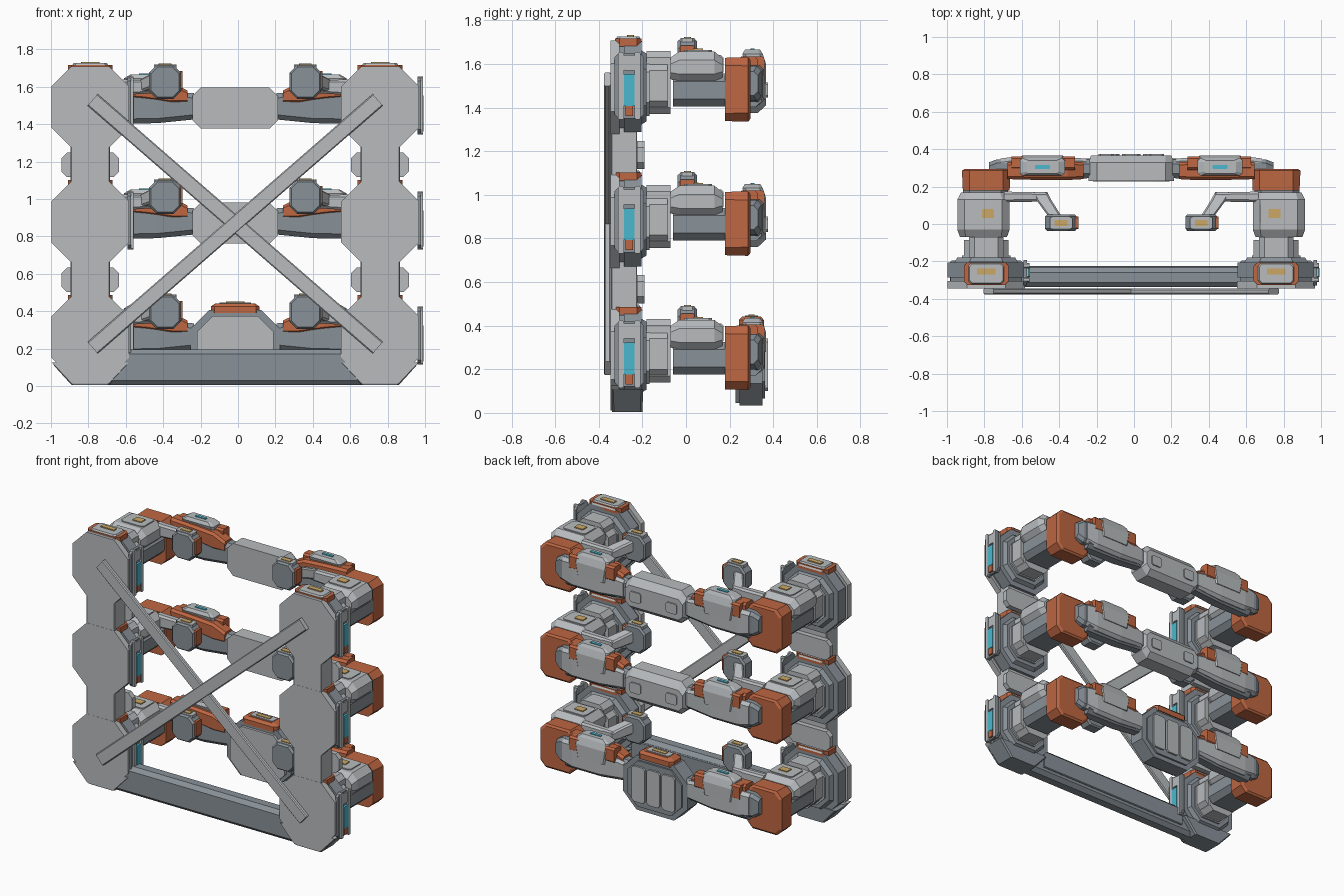
import bpy, bmesh, math
from mathutils import Matrix, Vector

CX = -0.015            # symmetry plane
TIERS = [0.25, 0.865, 1.48]


def material(name, rgb):
    m = bpy.data.materials.new(name)
    m.diffuse_color = (*rgb, 1)
    return m


LIGHT = material("light grey", (0.48, 0.50, 0.515))
STEEL = material("steel grey", (0.25, 0.285, 0.315))
ORANGE = material("orange", (0.52, 0.135, 0.055))
CYAN = material("cyan", (0.07, 0.48, 0.62))
GOLD = material("gold", (0.60, 0.39, 0.13))


def loft(name, axis, rings, mat, side=1, turn=0.0, pivot=(0, 0, 0)):
    """Skin chamfered rectangles: (position, u centre, v centre, half u, half v, chamfer)."""
    bm = bmesh.new()
    loops = []
    for p, cu, cv, hu, hv, c in rings:
        c = max(0.0005, min(c, hu * 0.95, hv * 0.95))
        outline = [(hu - c, hv), (-hu + c, hv), (-hu, hv - c), (-hu, -hv + c),
                   (-hu + c, -hv), (hu - c, -hv), (hu, -hv + c), (hu, hv - c)]
        loop = []
        for u, v in outline:
            u, v = u + cu, v + cv
            x, y, z = {"x": (p, u, v), "y": (u, p, v), "z": (u, v, p)}[axis]
            loop.append(bm.verts.new((x * side, y, z)))
        loops.append(loop)
    for a, b in zip(loops, loops[1:]):
        for i in range(8):
            j = (i + 1) % 8
            bm.faces.new((a[i], a[j], b[j], b[i]))
    bm.faces.new(loops[0])
    bm.faces.new(loops[-1])
    bm.transform(Matrix.Translation(Vector(pivot) + Vector((CX, 0, 0)))
                 @ Matrix.Rotation(turn, 4, "Y"))
    bmesh.ops.recalc_face_normals(bm, faces=bm.faces)
    me = bpy.data.meshes.new(name)
    bm.to_mesh(me)
    bm.free()
    me.materials.append(mat)
    ob = bpy.data.objects.new(name, me)
    bpy.context.collection.objects.link(ob)
    return ob


def block(name, axis, a, b, section, mat, side=1):
    return loft(name, axis, [(a, *section), (b, *section)], mat, side)


def post_node(t, s):
    # stacked octagonal hub on the post
    z = t + 0.012
    block("node_front_plate", "y", -0.345, -0.305, (0.775, z, 0.208, 0.215, 0.105), LIGHT, s)
    block("node_body", "y", -0.305, -0.285, (0.775, z, 0.19, 0.2, 0.1), STEEL, s)
    block("node_rim", "y", -0.285, -0.205, (0.775, z, 0.206, 0.205, 0.1), STEEL, s)
    loft("node_back_step", "y", [(-0.205, 0.775, z, 0.17, 0.17, 0.08),
                                 (-0.18, 0.775, z, 0.155, 0.155, 0.075)], STEEL, s)
    block("node_back_panel", "y", -0.18, -0.168, (0.775, z, 0.13, 0.13, 0.06), LIGHT, s)
    # top cap
    block("node_cap_base", "z", t + 0.2, t + 0.236, (0.775, -0.265, 0.12, 0.06, 0.02), ORANGE, s)
    loft("node_cap", "z", [(t + 0.22, 0.775, -0.265, 0.105, 0.065, 0.015),
                           (t + 0.246, 0.775, -0.265, 0.09, 0.05, 0.015)], LIGHT, s)
    block("node_cap_lamp", "z", t + 0.246, t + 0.253, (0.775, -0.255, 0.05, 0.016, 0.002), GOLD, s)
    # side panel, always on the right-hand face
    e = 0.775 * s + 0.2
    block("side_panel_base", "x", e, e + 0.018, (-0.26, t + 0.02, 0.068, 0.15, 0.02), STEEL)
    for y in (-0.298, -0.222):
        block("side_panel_rail", "x", e, e + 0.03, (y, t + 0.02, 0.013, 0.155, 0.006), LIGHT)
    block("side_panel_top", "x", e, e + 0.026, (-0.26, t + 0.125, 0.026, 0.035, 0.004), LIGHT)
    block("side_light", "x", e, e + 0.033, (-0.26, t + 0.0, 0.024, 0.073, 0.003), CYAN)
    block("side_marker", "x", e, e + 0.031, (-0.26, t - 0.095, 0.018, 0.024, 0.003), ORANGE)


def arm(t, s):
    # collar and shoulder
    block("arm_collar", "y", -0.18, -0.07, (0.775, t + 0.035, 0.093, 0.145, 0.03), LIGHT, s)
    block("arm_collar_ring", "y", -0.172, -0.085, (0.775, t + 0.02, 0.12, 0.1, 0.03), LIGHT, s)
    block("shoulder_lower", "y", -0.06, 0.185, (0.78, t - 0.0, 0.12, 0.075, 0.035), STEEL, s)
    loft("shoulder", "y", [(-0.07, 0.79, t + 0.1, 0.125, 0.05, 0.03),
                           (-0.03, 0.79, t + 0.105, 0.14, 0.072, 0.04),
                           (0.13, 0.79, t + 0.105, 0.14, 0.072, 0.04),
                           (0.168, 0.79, t + 0.1, 0.12, 0.045, 0.03)], LIGHT, s)
    block("shoulder_cap", "z", t + 0.17, t + 0.184, (0.775, 0.055, 0.085, 0.065, 0.015), LIGHT, s)
    block("shoulder_lamp", "z", t + 0.184, t + 0.19, (0.765, 0.055, 0.032, 0.024, 0.002), GOLD, s)
    # elbow
    loft("elbow", "y", [(0.178, 0.775, t + 0.003, 0.125, 0.145, 0.035),
                        (0.285, 0.775, t + 0.003, 0.13, 0.148, 0.04),
                        (0.295, 0.775, t + 0.003, 0.115, 0.135, 0.035)], ORANGE, s)
    loft("elbow_cap", "x", [(0.60, 0.305, t + 0.03, 0.04, 0.085, 0.02),
                            (0.72, 0.305, t + 0.03, 0.04, 0.08, 0.02),
                            (0.76, 0.30, t + 0.03, 0.03, 0.055, 0.02)], STEEL, s)
    # forearm with rear panel
    loft("forearm", "x", [(0.22, 0.295, t + 0.015, 0.05, 0.07, 0.025),
                          (0.42, 0.295, t + 0.01, 0.055, 0.085, 0.025),
                          (0.68, 0.295, t + 0.012, 0.05, 0.09, 0.025)], STEEL, s)
    loft("forearm_panel", "x", [(0.24, 0.325, t + 0.015, 0.025, 0.06, 0.015),
                                (0.42, 0.33, t + 0.02, 0.03, 0.085, 0.02),
                                (0.62, 0.33, t + 0.025, 0.03, 0.09, 0.02),
                                (0.70, 0.325, t + 0.03, 0.025, 0.08, 0.02)], LIGHT, s)
    # saddle on the forearm
    loft("forearm_saddle", "x", [(0.255, 0.285, t + 0.065, 0.045, 0.035, 0.015),
                                 (0.34, 0.285, t + 0.085, 0.05, 0.055, 0.015),
                                 (0.48, 0.285, t + 0.1, 0.05, 0.05, 0.015),
                                 (0.66, 0.285, t + 0.11, 0.045, 0.045, 0.015)], ORANGE, s)
    for x in (0.335, 0.605):
        block("saddle_bracket", "x", x - 0.035, x + 0.035,
              (0.325, t + 0.105, 0.036, 0.05, 0.012), ORANGE, s)
    loft("saddle_hump", "z", [(t + 0.03, 0.475, 0.33, 0.105, 0.036, 0.012),
                              (t + 0.12, 0.475, 0.32, 0.12, 0.047, 0.012),
                              (t + 0.165, 0.475, 0.305, 0.12, 0.047, 0.015),
                              (t + 0.185, 0.475, 0.305, 0.085, 0.035, 0.01)], LIGHT, s)
    block("saddle_light", "z", t + 0.185, t + 0.19, (0.475, 0.305, 0.04, 0.01, 0.002), CYAN, s)
    # inner boom and its head
    loft("boom", "x", [(0.68, 0.145, t + 0.115, 0.028, 0.045, 0.012),
                       (0.45, 0.145, t + 0.12, 0.025, 0.035, 0.012)], LIGHT, s)
    loft("boom_tip", "y", [(0.172, 0.49, t + 0.12, 0.04, 0.028, 0.01),
                           (0.125, 0.465, t + 0.13, 0.04, 0.035, 0.01),
                           (0.03, 0.40, t + 0.16, 0.035, 0.04, 0.01)], LIGHT, s)
    loft("boom_head", "y", [(-0.038, 0.375, t + 0.145, 0.075, 0.08, 0.035),
                            (-0.025, 0.375, t + 0.145, 0.085, 0.09, 0.04),
                            (0.04, 0.375, t + 0.145, 0.085, 0.09, 0.04),
                            (0.05, 0.375, t + 0.145, 0.075, 0.08, 0.035)], STEEL, s)
    block("head_cap", "z", t + 0.215, t + 0.239, (0.375, 0.006, 0.06, 0.032, 0.008), LIGHT, s)
    block("head_lamp", "z", t + 0.239, t + 0.244, (0.375, 0.006, 0.034, 0.016, 0.002), GOLD, s)
    block("head_marker", "x", 0.375 * s + 0.07, 0.375 * s + 0.093,
          (0.006, t + 0.155, 0.033, 0.05, 0.006), ORANGE)


for s in (-1, 1):
    # posts, feet and spacer plates
    block("post", "z", 0.04, 1.6, (0.775, -0.284, 0.105, 0.06, 0.004), LIGHT, s)
    loft("post_foot", "z", [(0.005, 0.775, -0.27, 0.1, 0.07, 0.01),
                            (0.11, 0.775, -0.27, 0.195, 0.074, 0.01)], STEEL, s)
    loft("post_foot_front", "z", [(0.012, 0.775, -0.325, 0.1, 0.02, 0.002),
                                  (0.125, 0.775, -0.325, 0.206, 0.02, 0.002)], LIGHT, s)
    for a, b in zip(TIERS, TIERS[1:]):
        block("post_spacer", "y", -0.225, -0.19,
              (0.775, (a + b) / 2 + 0.01, 0.155, 0.065, 0.03), LIGHT, s)
    for t in TIERS:
        post_node(t, s)
        arm(t, s)
    # crossed braces
    loft("cross_brace", "x", [(-1.01, -0.36 + 0.001 * s, 0, 0.015, 0.041, 0.006),
                              (1.01, -0.36 + 0.001 * s, 0, 0.015, 0.041, 0.006)],
         LIGHT, 1, s * math.radians(41), (0, 0, 0.867))

# sill beam between the posts
block("sill_beam", "x", -0.7, 0.7, (-0.285, 0.1, 0.052, 0.095, 0.025), STEEL)
block("sill_rib", "x", -0.58, 0.58, (-0.235, 0.11, 0.01, 0.06, 0.005), STEEL)

# centre couplings on the upper tiers
for t in TIERS[1:]:
    loft("coupling", "y", [(0.23, 0, t + 0.006, 0.228, 0.11, 0.045),
                           (0.33, 0, t + 0.006, 0.228, 0.11, 0.045),
                           (0.367, 0, t + 0.0, 0.215, 0.07, 0.03)], LIGHT)
    for x in (-0.135, 0.135):
        block("coupling_pad", "y", 0.365, 0.375, (x, t, 0.04, 0.035, 0.01), LIGHT)

# large centre latch on the lowest tier
block("latch_body", "y", 0.245, 0.35, (0, 0.22, 0.24, 0.185, 0.1), STEEL)
block("latch_front", "y", 0.228, 0.25, (0, 0.21, 0.205, 0.165, 0.085), LIGHT)
block("latch_back", "y", 0.345, 0.362, (0, 0.22, 0.205, 0.155, 0.08), STEEL)
for x in (-0.112, 0, 0.112):
    block("latch_panel", "y", 0.36, 0.375, (x, 0.22, 0.049, 0.12, 0.015), LIGHT)
loft("latch_cap", "z", [(0.39, 0, 0.3, 0.13, 0.058, 0.02), (0.425, 0, 0.3, 0.13, 0.058, 0.02),
                        (0.442, 0, 0.3, 0.105, 0.042, 0.015)], ORANGE)
block("latch_cap_plate", "z", 0.44, 0.447, (0, 0.3, 0.085, 0.03, 0.008), LIGHT)
block("latch_lamp", "z", 0.447, 0.451, (0, 0.3, 0.05, 0.014, 0.002), GOLD)
